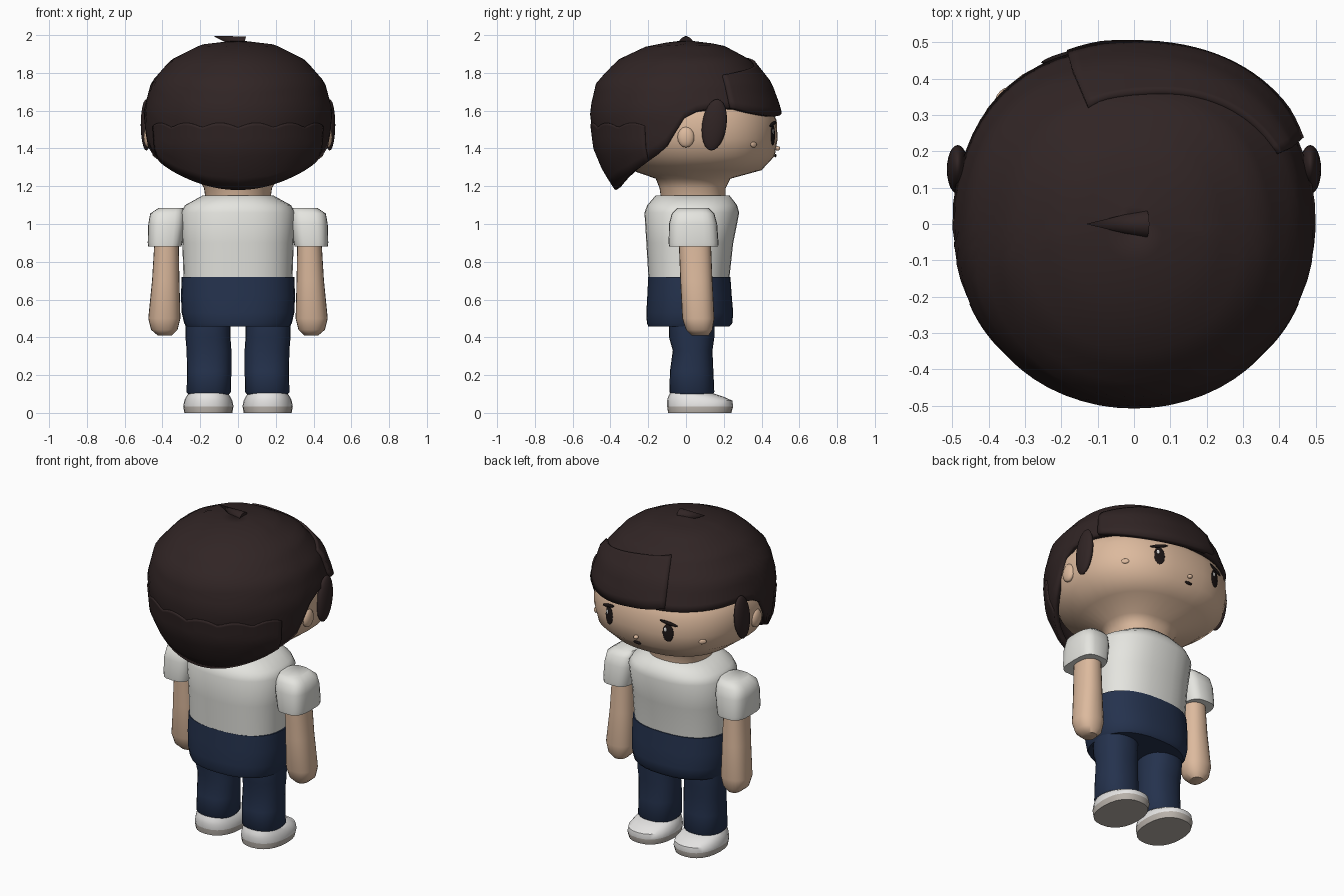
import bpy, bmesh
from math import sin, cos, pi, radians, atan, atan2

default = bpy.data.objects.get("Cube")
if default:
    bpy.data.objects.remove(default, do_unlink=True)


def material(name, r, g, b):
    m = bpy.data.materials.new(name)
    m.use_nodes = True
    m.diffuse_color = (r, g, b, 1)
    m.node_tree.nodes["Principled BSDF"].inputs["Base Color"].default_value = (r, g, b, 1)
    return m


HAIR = material("dark brown hair", .03, .018, .018)
SKIN = material("warm skin", .72, .49, .34)
SHIRT = material("off white cloth", .78, .78, .74)
NAVY = material("navy cloth", .018, .032, .075)
WHITE = material("shoe white", .8, .79, .78)
SOLE = material("grey sole", .48, .44, .4)
INK = material("eye black", .012, .008, .008)


def finish(ob, *mats, angle=45):
    for m in mats:
        ob.data.materials.append(m)
    bpy.ops.object.select_all(action='DESELECT')
    ob.select_set(True)
    bpy.context.view_layer.objects.active = ob
    bpy.ops.object.shade_smooth_by_angle(angle=radians(angle))
    return ob


def signed_pow(v, p):
    return abs(v) ** p * (1 if v >= 0 else -1)


def ring_point(x0, x1, y0, y1, a, front, back):
    """Point on a rounded cross-section that fills the given bounds."""
    p = 2 / (front if sin(a) > 0 else back)
    return ((x0 + x1) / 2 + (x1 - x0) / 2 * signed_pow(cos(a), p),
            (y0 + y1) / 2 + (y1 - y0) / 2 * signed_pow(sin(a), p))


def make_object(name, bm):
    me = bpy.data.meshes.new(name)
    bm.to_mesh(me)
    bm.free()
    ob = bpy.data.objects.new(name, me)
    bpy.context.collection.objects.link(ob)
    return ob


def loft(name, rings, *mats, side=1, front=2.0, back=2.0, seg=24, angle=45):
    """Closed body through rings of (z, x0, x1, y0, y1)."""
    bm = bmesh.new()
    rows = []
    for z, *bounds in rings:
        row = []
        for k in range(seg):
            x, y = ring_point(*bounds, 2 * pi * k / seg, front, back)
            row.append(bm.verts.new((x * side, y, z)))
        rows.append(row)
    for lo, hi in zip(rows, rows[1:]):
        for k in range(seg):
            n = (k + 1) % seg
            bm.faces.new((lo[k], lo[n], hi[n], hi[k]))
    bm.faces.new(rows[0])
    bm.faces.new(rows[-1])
    bmesh.ops.recalc_face_normals(bm, faces=bm.faces)
    return finish(make_object(name, bm), *mats, angle=angle)


def centred(rings):
    return [(z, -rx, rx, y0, y1) for z, rx, y0, y1 in rings]


def ellipsoid(name, loc, size, mat, rot=(0, 0, 0), seg=16):
    bpy.ops.mesh.primitive_uv_sphere_add(segments=seg, ring_count=seg // 2,
                                         location=loc, rotation=rot)
    ob = bpy.context.object
    ob.name = name
    ob.scale = size
    return finish(ob, mat, angle=60)


def lerp_table(table, v):
    """Linear lookup in rows sorted by their first value."""
    v = min(max(v, table[0][0]), table[-1][0])
    for a, b in zip(table, table[1:]):
        if v <= b[0]:
            t = (v - a[0]) / (b[0] - a[0])
            return [p + (q - p) * t for p, q in zip(a[1:], b[1:])]


# Hair silhouette: height, half width, back, front
HAIR_SHAPE = [(1.15, .36, -.345, .36), (1.18, .38, -.37, .38), (1.28, .435, -.435, .42),
              (1.4, .485, -.485, .46), (1.6, .5, -.51, .49), (1.75, .46, -.475, .435),
              (1.87, .355, -.36, .34), (1.95, .195, -.19, .19), (1.973, .002, -.002, .002)]
# Hairline height by direction, back to front
HAIRLINE = [(-1, 1.18), (-.9, 1.205), (-.5, 1.31), (-.22, 1.39), (-.1, 1.48),
            (.04, 1.59), (.3, 1.62), (1, 1.6)]


def hair_shell(name, a0, a1, top, bottom, grow, thick, cols=48, rows=16):
    """Sheet of hair between two height curves, swept over an angle range."""
    bm = bmesh.new()
    grid = []
    for i in range(rows + 1):
        line = []
        for j in range(cols + 1):
            a = a0 + (a1 - a0) * j / cols
            z = top(a) + (bottom(a) - top(a)) * (i / rows) ** 1.5
            rx, yb, yf = lerp_table(HAIR_SHAPE, z)
            x, y = ring_point(-rx - grow, rx + grow, yb - grow, yf + grow, a, 2.3, 2)
            line.append(bm.verts.new((x, y, z)))
        grid.append(line)
    for u, d in zip(grid, grid[1:]):
        for j in range(cols):
            bm.faces.new((u[j], d[j], d[j + 1], u[j + 1]))
    bmesh.ops.remove_doubles(bm, verts=bm.verts, dist=.0001)
    ob = finish(make_object(name, bm), HAIR)
    mod = ob.modifiers.new("thickness", 'SOLIDIFY')
    mod.thickness = thick
    mod.offset = -1
    return ob


def hairline(a):
    return lerp_table(HAIRLINE, sin(a))[0]


# Hair: cap, scalloped back layer, swept fringe, crown tuft
hair_shell("hair_cap", 0, 2 * pi, lambda a: 1.973, hairline, 0, .03, cols=64)
hair_shell("hair_back_layer", radians(205), radians(335),
           lambda a: 1.51 + .025 * abs(sin(a * 8)), hairline, .006, .012, rows=8)
hair_shell("hair_fringe", radians(26), radians(108),
           lambda a: 1.79 + .09 * (a - radians(26)) / radians(82),
           lambda a: 1.62 - .05 * sin((a - radians(26)) / radians(82) * pi),
           .018, .03, cols=24, rows=8)
bpy.ops.mesh.primitive_cone_add(vertices=12, radius1=.04, radius2=0, depth=.17,
                                location=(-.05, 0, 1.975), rotation=(0, -atan2(.97, .25), 0))
bpy.context.object.name = "hair_tuft"
finish(bpy.context.object, HAIR)

# Head and neck
loft("head", centred([(1.12, .17, -.13, .21), (1.19, .18, -.14, .21), (1.24, .21, -.16, .235),
                      (1.285, .35, -.29, .4), (1.36, .45, -.39, .47), (1.45, .48, -.44, .485),
                      (1.55, .482, -.46, .48), (1.62, .455, -.44, .445), (1.8, .28, -.3, .28)]),
     SKIN, front=2.4, seg=40, angle=60)
ellipsoid("nose", (0, .485, 1.4), (.014, .014, .012), SKIN)
ellipsoid("mouth", (0, .473, 1.362), (.026, .006, .009), INK)


def on_face(name, x, z, size, mat, lift=0.0, roll=0.0):
    """Thin plate lying on the curved face."""
    y = .482 * (1 - (abs(x) / .482) ** 2.4) ** (1 / 2.4)
    turn = -atan((abs(x) / y) ** 1.4) * (1 if x > 0 else -1)
    return ellipsoid(name, (x, y + lift, z), size, mat, (0, roll, turn))


# Paired parts
for side, tag in ((1, "left"), (-1, "right")):
    on_face(f"eye_{tag}", side * .2, 1.47, (.032, .006, .055), INK, .003)
    on_face(f"eye_highlight_{tag}", side * .2 + .012, 1.49, (.009, .004, .013), WHITE, .009)
    on_face(f"eyelash_{tag}", side * .205, 1.53, (.055, .008, .01), INK, .005, side * .25)
    on_face(f"cheek_{tag}", side * .364, 1.42, (.022, .008, .015), SKIN)
    ellipsoid(f"ear_{tag}", (side * .475, 0, 1.46), (.025, .045, .055), SKIN)
    ellipsoid(f"sideburn_{tag}", (side * .485, .15, 1.525), (.03, .065, .137), HAIR,
              (radians(-8), 0, 0), seg=24)
    loft(f"arm_{tag}", [(.41, .35, .425, .03, .12), (.44, .32, .46, 0, .14),
                        (.5, .305, .475, -.02, .15), (.7, .31, .455, -.03, .14),
                        (.95, .315, .44, -.04, .13)], SKIN, side=side, front=2.3, back=2.3)
    loft(f"sleeve_{tag}", [(.88, .3, .475, -.09, .17), (.9, .295, .478, -.092, .172),
                           (1, .28, .475, -.09, .165), (1.055, .28, .465, -.075, .15),
                           (1.085, .29, .42, -.045, .12)],
         SHIRT, side=side, front=3.2, back=3.2, angle=60)
    loft(f"trouser_leg_{tag}", [(.095, .05, .26, -.075, .14), (.11, .038, .272, -.088, .15),
                                (.22, .035, .27, -.085, .145), (.33, .035, .272, -.07, .14),
                                (.4, .04, .278, -.09, .15), (.5, .04, .28, -.09, .15)],
         NAVY, side=side, front=2.3, back=2.3)
    shoe = loft(f"shoe_{tag}", [(0, .03, .284, -.095, .24), (.035, .024, .29, -.1, .25),
                                (.065, .03, .284, -.1, .245), (.085, .04, .275, -.095, .2),
                                (.105, .055, .26, -.085, .14)],
                WHITE, SOLE, side=side, front=2.3, back=2.3)
    for face in shoe.data.polygons:
        face.material_index = int(face.center.z < .03)

# Torso and hips
loft("shirt", centred([(.7, .288, -.198, .228), (.9, .295, -.21, .25), (1.06, .305, -.22, .282),
                       (1.1, .28, -.205, .27), (1.152, .185, -.16, .23)]),
     SHIRT, front=2.4, back=2.4, seg=32, angle=60)
loft("trouser_hips", centred([(.458, .275, -.2, .23), (.475, .285, -.207, .245),
                              (.53, .298, -.21, .25), (.62, .302, -.205, .242),
                              (.72, .298, -.2, .235)]),
     NAVY, front=2.4, back=2.4, seg=32)
